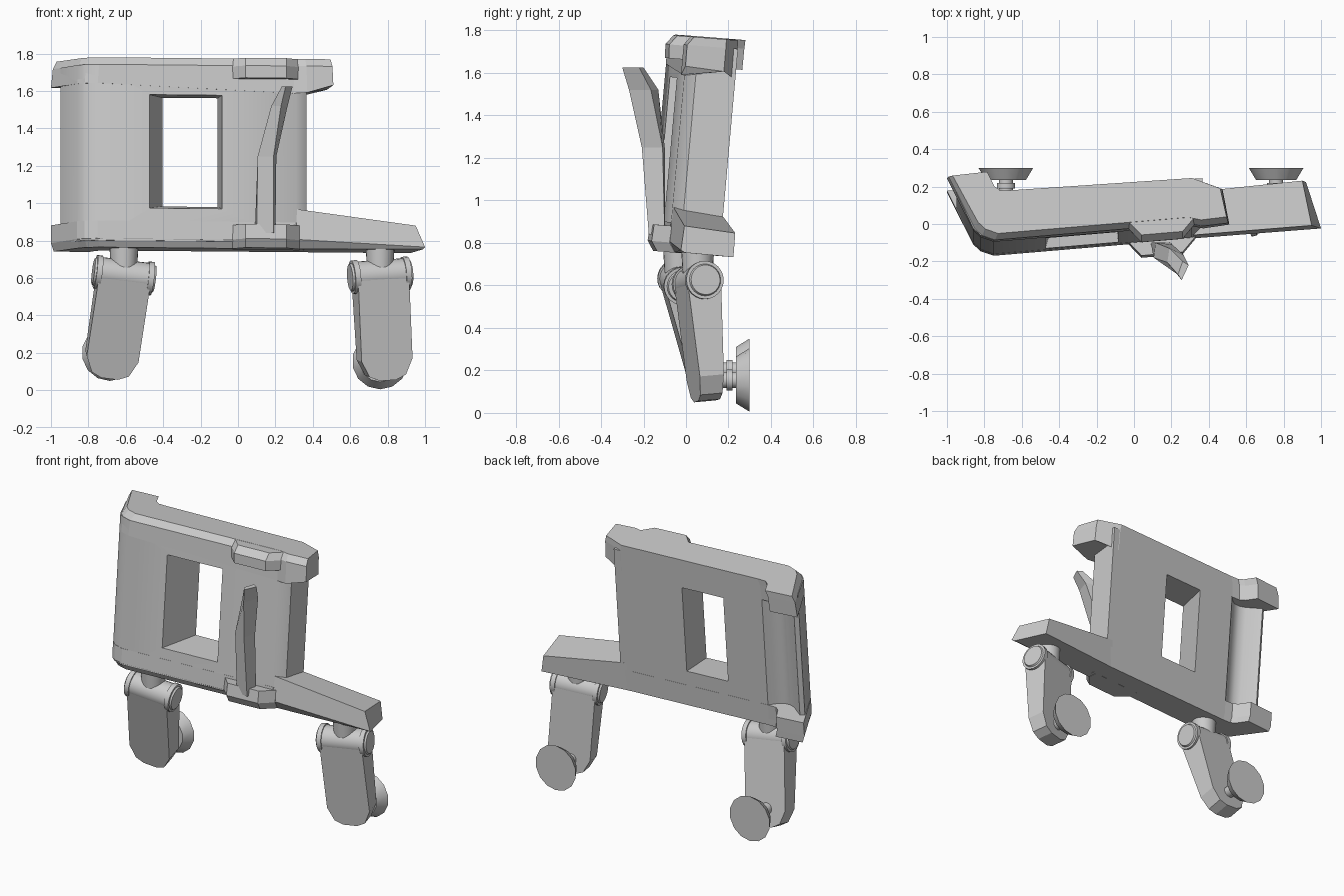
import bpy, bmesh
from math import radians, pi
from mathutils import Matrix

if "Cube" in bpy.data.objects:
    bpy.data.objects.remove(bpy.data.objects["Cube"])

# The body leans back and is turned slightly: one shear places all of its parts
LEAN = Matrix(((1, 0, 0, 0), (.085, 1, .09, -.108), (-.01, -.08, 1, 0), (0, 0, 0, 1)))
I4 = Matrix.Identity(4)


def finish(bm, name, mat=I4, smooth=None):
    bm.transform(mat)
    bmesh.ops.recalc_face_normals(bm, faces=bm.faces)
    me = bpy.data.meshes.new(name)
    bm.to_mesh(me)
    bm.free()
    ob = bpy.data.objects.new(name, me)
    bpy.context.collection.objects.link(ob)
    if smooth:
        bpy.ops.object.select_all(action='DESELECT')
        ob.select_set(True)
        bpy.context.view_layer.objects.active = ob
        bpy.ops.object.shade_smooth_by_angle(angle=radians(smooth))
    return ob


def loft(name, sections, mat=I4, smooth=None):
    """Skin equal-length rings of 3D points and cap both ends."""
    bm = bmesh.new()
    rings = [[bm.verts.new(p) for p in s] for s in sections]
    n = len(rings[0])
    for a, b in zip(rings, rings[1:]):
        for i in range(n):
            j = (i + 1) % n
            bm.faces.new((a[i], a[j], b[j], b[i]))
    bm.faces.new(rings[0])
    bm.faces.new(rings[-1])
    return finish(bm, name, mat, smooth)


def slab(name, outline, levels, smooth=None):
    """Plan outline stacked at levels of (z, x scale, front inset, rise towards the ends)."""
    def rise(x):
        return min(1, max(0, (abs(x) - .36) / .15))
    return loft(name, [[(x * s, y + (d if y < .05 else 0), z + r * rise(x)) for x, y in outline]
                       for z, s, d, r in levels], LEAN, smooth)


def rod(name, parts, mat, segs=24):
    """Coaxial cylinders/cones along local z: (start, end, r1, r2)."""
    bm = bmesh.new()
    for a, b, r1, r2 in parts:
        bmesh.ops.create_cone(bm, cap_ends=True, segments=segs, radius1=r1, radius2=r2,
                              depth=b - a, matrix=Matrix.Translation((0, 0, (a + b) / 2)))
    return finish(bm, name, mat, 30)


# Main panel with a scooped side wing
panel = slab("panel", [(-.68, .184), (-.715, .15), (-.755, .125), (-.80, .125), (-.84, .145), (-.925, .215),
                       (-.95, .20), (-.86, .002), (-.82, -.038), (-.75, -.069), (.31, -.069),
                       (.367, -.02), (.367, .166)],
             [(.79, 1, 0, 0), (1.73, 1, 0, 0)], 40)

# Splayed window opening
cutter = loft("window_cutter", [
    [(x0, y, z0), (x1, y, z0), (x1, y, z1), (x0, y, z1)]
    for y, x0, x1, z0, z1 in ((-.12, -.488, -.08, .958, 1.57), (.24, -.385, -.115, 1.0, 1.575))], LEAN)
cutter.hide_render = True
mod = panel.modifiers.new("window", 'BOOLEAN')
mod.operation, mod.object, mod.solver = 'DIFFERENCE', cutter, 'EXACT'
bpy.context.view_layer.objects.active = panel
bpy.ops.object.modifier_apply(modifier=mod.name)
bpy.data.objects.remove(cutter)

# Rails with hooked ends
hook = [(-.68, .185), (-.74, .19), (-.77, .215), (-.81, .295), (-1, .29), (-.86, 0), (-.82, -.04), (-.75, -.07)]
slab("lower_rail", hook + [(.31, -.07), (.36, -.02), (.36, .167)],
     [(.755, .985, .03, 0), (.80, 1, 0, 0), (.895, 1, 0, 0)])
slab("upper_rail", hook + [(.30, -.07), (.37, -.09), (.51, -.085), (.475, .10), (.32, .168)],
     [(1.585, 1, 0, .045), (1.73, .99, 0, 0), (1.77, .97, .03, 0)])

# Side arm running out from the lower rail
loft("side_arm", [
    [(.30, -.04, .755), (.30, -.068, .805), (.30, -.065, .968), (.30, .166, .948), (.30, .167, .755)],
    [(.99, -.05, .76), (1.0, -.07, .77), (.95, -.06, .885), (.90, .185, .87), (.92, .185, .757)]], LEAN)

# Clips holding the lever
clip = [(-.03, -.07), (.04, -.148), (.26, -.148), (.33, -.07), (.33, 0), (-.03, 0)]
slab("lower_clip", clip, [(.754, 1, .03, 0), (.80, 1, 0, 0), (.878, 1, .005, 0)])
slab("upper_clip", clip, [(1.66, 1, .005, 0), (1.725, 1, 0, 0), (1.769, 1, .035, 0)])

# Bent lever blade
loft("lever", [[(x, y, z) for x, y in ring] for z, ring in (
    (.84, ((.19, -.175), (.20, -.10), (.09, -.10), (.10, -.155))),
    (1.25, ((.19, -.208), (.205, -.11), (.115, -.10), (.105, -.18))),
    (1.52, ((.23, -.268), (.265, -.165), (.19, -.13), (.178, -.205))),
    (1.625, ((.255, -.30), (.292, -.22), (.26, -.20), (.235, -.27))))])

# Legs: swivel stub, hinge, plate and round foot pad
half = [(.14, 0), (.14, -.45), (.10, -.535), (.045, -.56)]
plate = half + [(-x, z) for x, z in reversed(half)]


def leg(side, pivot, yaw, roll, tilt, pad):
    base = Matrix.Translation(pivot) @ Matrix.Rotation(radians(yaw), 4, 'Z') @ Matrix.Rotation(radians(roll), 4, 'Y')
    hinged = base @ Matrix.Rotation(radians(tilt), 4, 'X')
    rod(side + "_swivel", [(0, .16, .068, .078)], Matrix.Translation(pivot))
    rod(side + "_hinge", [(-.14, .14, .082, .082), (-.155, -.125, .09, .09), (.125, .155, .09, .09),
                          (-.166, -.15, .07, .078), (.15, .166, .078, .07)],
        base @ Matrix.Rotation(pi / 2, 4, 'Y'))
    loft(side + "_leg_plate", [[(x, y0 + (y1 - y0) * -z / .56, z) for x, z in plate]
                               for y0, y1 in ((-.081, -.065), (.081, .04))], hinged)
    rod(side + "_foot_pad", [(-.22, -.06, .038, .038), (-.11, -.08, .05, .05), (-.065, 0, .11, .15)],
        Matrix.Translation(pad) @ Matrix.Rotation(-pi / 2, 4, 'X'), 14)


leg("left", (-.61, -.03, .615), 6, 7, 15, (-.685, .30, .20))
leg("right", (.76, .055, .615), 13, -4, 5, (.76, .30, .155))
